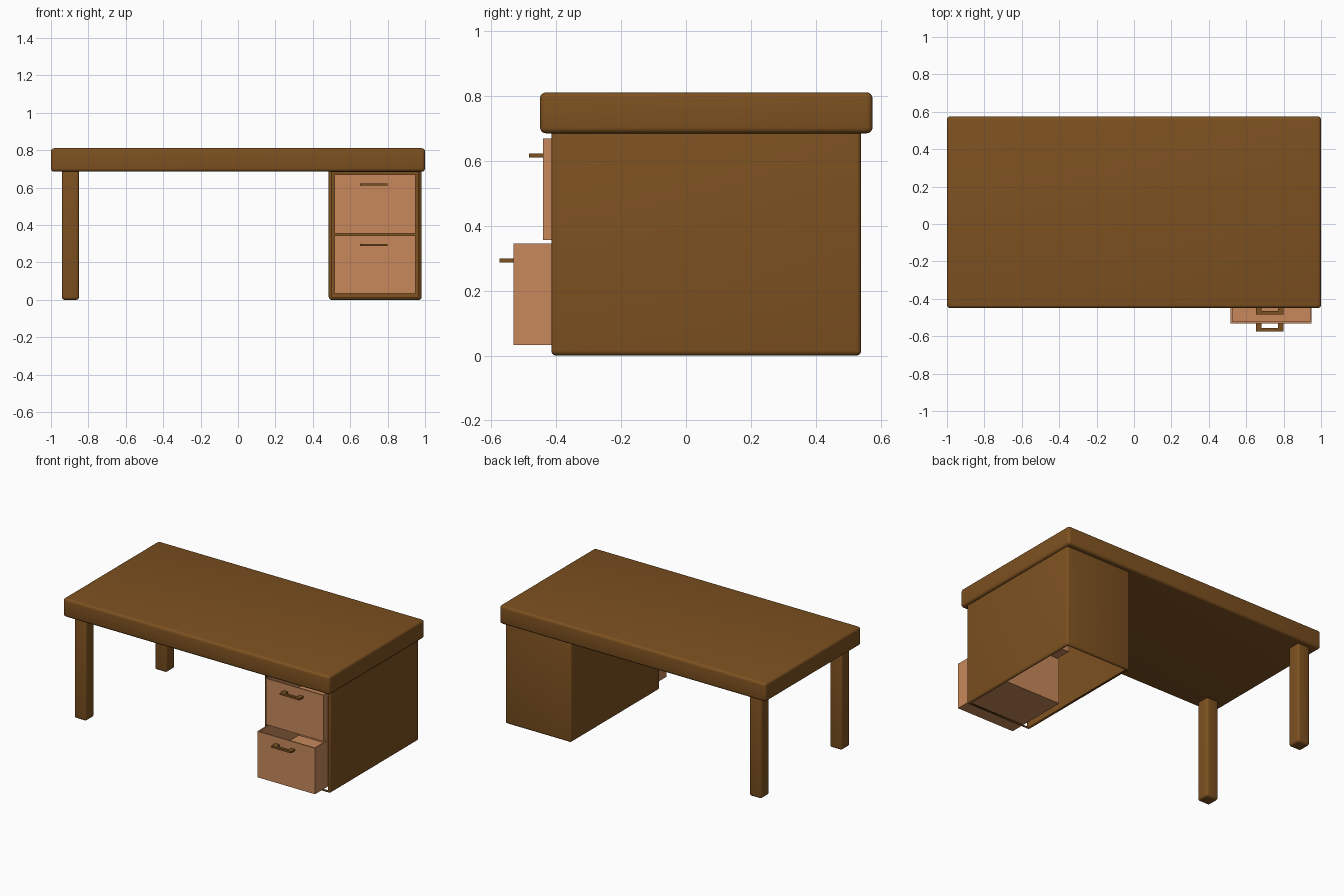
import bpy, bmesh, math
from mathutils import Vector

if "Cube" in bpy.data.objects:
    bpy.data.objects.remove(bpy.data.objects["Cube"])


def material(name, rgb):
    m = bpy.data.materials.new(name)
    m.diffuse_color = (*rgb, 1)
    m.use_nodes = True
    m.node_tree.nodes["Principled BSDF"].inputs["Base Color"].default_value = m.diffuse_color
    return m


BROWN = material("dark_wood", (0.205, 0.082, 0.0145))
TAN = material("light_wood", (0.58, 0.25, 0.104))


def box_bm(lo, hi, bevel=0.0):
    """Box between two corners, with optional rounded edges."""
    bm = bmesh.new()
    bmesh.ops.create_cube(bm, size=1)
    lo, hi = Vector(lo), Vector(hi)
    for v in bm.verts:
        v.co = Vector([(lo[i] + hi[i]) / 2 + v.co[i] * (hi[i] - lo[i]) for i in range(3)])
    if bevel:
        bmesh.ops.bevel(bm, geom=bm.edges[:], offset=bevel, segments=4,
                        profile=0.5, affect='EDGES')
    bm.normal_update()
    return bm


def finish(name, bm, mat, smooth=False):
    me = bpy.data.meshes.new(name)
    bm.to_mesh(me)
    bm.free()
    me.materials.append(mat)
    ob = bpy.data.objects.new(name, me)
    bpy.context.collection.objects.link(ob)
    if smooth:
        bpy.ops.object.select_all(action='DESELECT')
        ob.select_set(True)
        bpy.context.view_layer.objects.active = ob
        bpy.ops.object.shade_smooth_by_angle(angle=math.radians(35))
    return ob


# desktop slab
finish("desktop", box_bm((-1, -0.45, 0.685), (1, 0.575, 0.811), 0.018), BROWN, True)

# two legs on the left
for name, y in (("front_leg", -0.415), ("back_leg", 0.448)):
    finish(name, box_bm((-0.942, y, 0), (-0.85, y + 0.092, 0.70), 0.015), BROWN, True)

# cabinet shell, open at the front and the bottom
bm = box_bm((0.485, -0.415, 0), (0.982, 0.54, 0.70), 0.015)
bmesh.ops.delete(bm, context='FACES', geom=[
    f for f in bm.faces
    if f.calc_area() > 0.1 and (f.normal.y < -0.99 or f.normal.z < -0.99)])
cabinet = finish("cabinet", bm, BROWN, True)
shell = cabinet.modifiers.new("thickness", 'SOLIDIFY')
shell.thickness = 0.008
shell.offset = -1


def drawer(name, y, z0, z1, depth):
    """Box with a cavity sunk into the top."""
    bm = box_bm((0.517, y, z0), (0.95, y + depth, z1))
    top = [f for f in bm.faces if f.normal.z > 0.9]
    bmesh.ops.inset_region(bm, faces=top, thickness=0.012)
    inner = bmesh.ops.extrude_face_region(bm, geom=top)["geom"]
    bmesh.ops.delete(bm, geom=top, context='FACES')
    bmesh.ops.translate(bm, vec=(0, 0, -0.19),
                        verts=[g for g in inner if isinstance(g, bmesh.types.BMVert)])
    bmesh.ops.recalc_face_normals(bm, faces=bm.faces[:])
    finish(name, bm, TAN)


def handle(name, y, z):
    """Flat U-shaped pull, drawn in plan and extruded upwards."""
    x0, x1, out, w, t = 0.652, 0.80, 0.044, 0.03, 0.018
    plan = [(x0, y + 0.004), (x0, y - out), (x1, y - out), (x1, y + 0.004),
            (x1 - w, y + 0.004), (x1 - w, y - out + t), (x0 + w, y - out + t), (x0 + w, y + 0.004)]
    bm = bmesh.new()
    face = bm.faces.new([bm.verts.new((px, py, z)) for px, py in plan])
    up = bmesh.ops.extrude_face_region(bm, geom=[face])["geom"]
    bmesh.ops.translate(bm, vec=(0, 0, 0.012),
                        verts=[g for g in up if isinstance(g, bmesh.types.BMVert)])
    bmesh.ops.recalc_face_normals(bm, faces=bm.faces[:])
    finish(name, bm, BROWN)


# drawers: upper one nearly closed, lower one pulled out
for label, y, z0, z1, zh in (("upper", -0.44, 0.356, 0.669, 0.611),
                             ("lower", -0.531, 0.033, 0.345, 0.287)):
    drawer(label + "_drawer", y, z0, z1, 0.44)
    handle(label + "_handle", y, zh)
